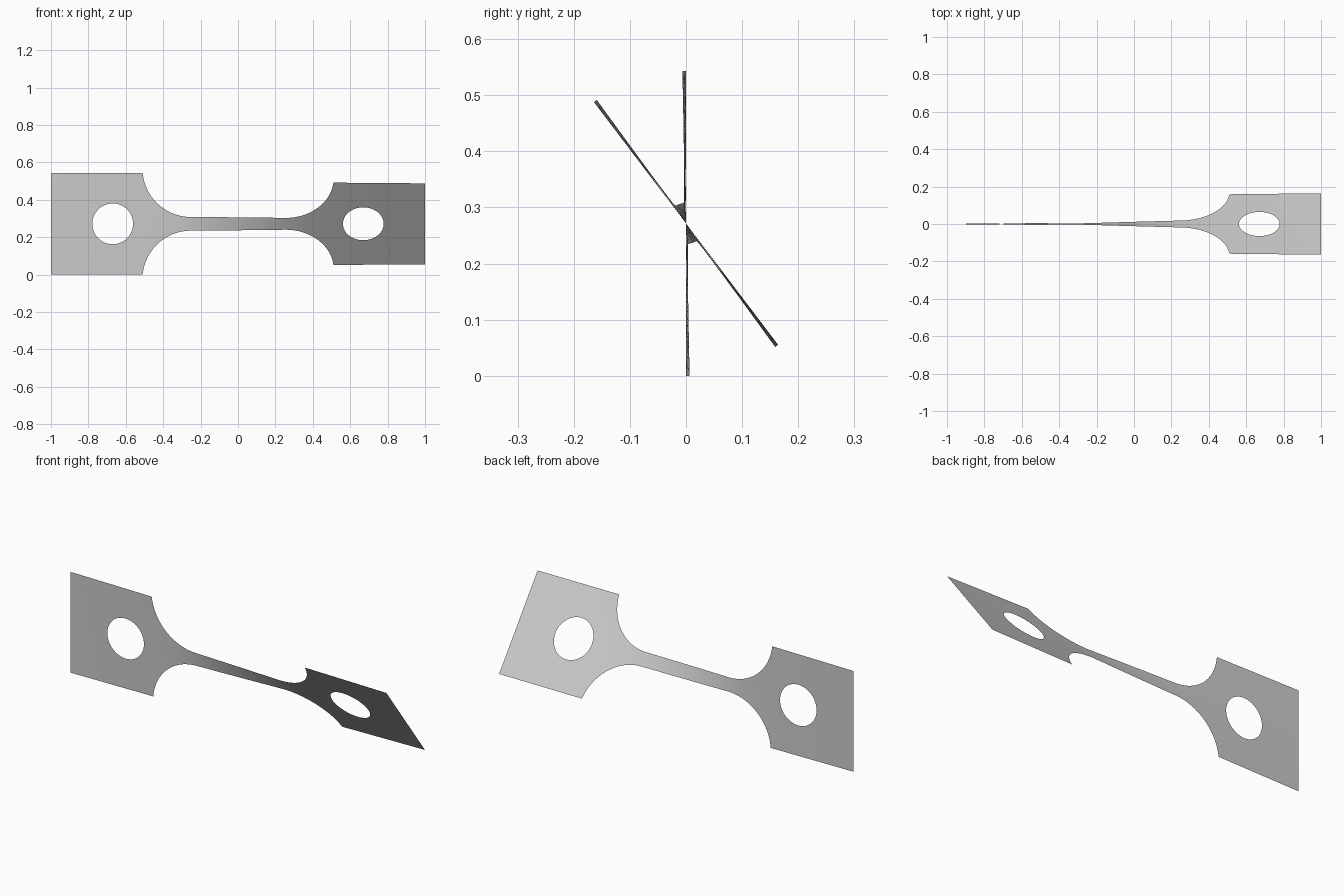
import bpy, bmesh, math

if "Cube" in bpy.data.objects:
    bpy.data.objects.remove(bpy.data.objects["Cube"])

HALF, NECK, CENTRE_Z = 0.2715, 0.0365, 0.2715   # plate and neck half-heights
HOLE_X, HOLE_R = 0.67, 0.109
FILLET_X, FILLET_R, PLATE_X = 0.251, 0.26, 0.51
TWIST, ROWS = math.radians(37.2), 8


def outer(x):
    """Half-height of the outline at x."""
    x = abs(x)
    if x >= PLATE_X - 1e-6:
        return HALF
    d = max(x - FILLET_X, 0)
    return NECK + FILLET_R - math.sqrt(FILLET_R ** 2 - d ** 2)


def inner(x):
    """Half-height of the round hole at x, zero elsewhere."""
    d = abs(x) - HOLE_X
    return math.sqrt(max(HOLE_R ** 2 - d ** 2, 0))


# Columns along one half, denser round the hole and the fillet
neck = [FILLET_X * i / 12 for i in range(12)]
top_angle = math.asin((PLATE_X - FILLET_X) / FILLET_R)
fillet = [FILLET_X + FILLET_R * math.sin(top_angle * i / 20) for i in range(20)]
hole = [HOLE_X - HOLE_R * math.cos(math.pi * i / 28) for i in range(29)]
plate = [PLATE_X, 0.535] + hole + [0.83, 0.88, 0.94, 1.0]
half = neck + fillet + plate
columns = [-x for x in reversed(half[1:])] + half

# Twist builds up fastest where the strip is narrow
turn = [0.0]
for a, b in zip(columns, columns[1:]):
    turn.append(turn[-1] + (b - a) / (outer(a) + outer(b)) ** 1.4)
angles = [TWIST * t / turn[-1] for t in turn]

# Twisted sheet, upper and lower halves joined on the axis
bm = bmesh.new()
for side in (1, -1):
    grid = []
    for x, a in zip(columns, angles):
        lo, hi = inner(x), outer(x)
        spans = [side * (lo + (hi - lo) * j / ROWS) for j in range(ROWS + 1)]
        grid.append([bm.verts.new((x, -v * math.sin(a), CENTRE_Z + v * math.cos(a)))
                     for v in spans])
    for c, d in zip(grid, grid[1:]):
        for j in range(ROWS):
            quad = [c[j], d[j], d[j + 1], c[j + 1]]
            bm.faces.new(quad if side > 0 else quad[::-1])
bmesh.ops.remove_doubles(bm, verts=bm.verts, dist=1e-5)

mesh = bpy.data.meshes.new("twisted_strip")
bm.to_mesh(mesh)
bm.free()
mesh.shade_smooth()
strip = bpy.data.objects.new("twisted_strip", mesh)
bpy.context.collection.objects.link(strip)

# Plain grey metal
grey = bpy.data.materials.new("light_grey")
grey.use_nodes = True
colour = (0.6, 0.6, 0.6, 1)
grey.diffuse_color = colour
grey.node_tree.nodes["Principled BSDF"].inputs["Base Color"].default_value = colour
mesh.materials.append(grey)
